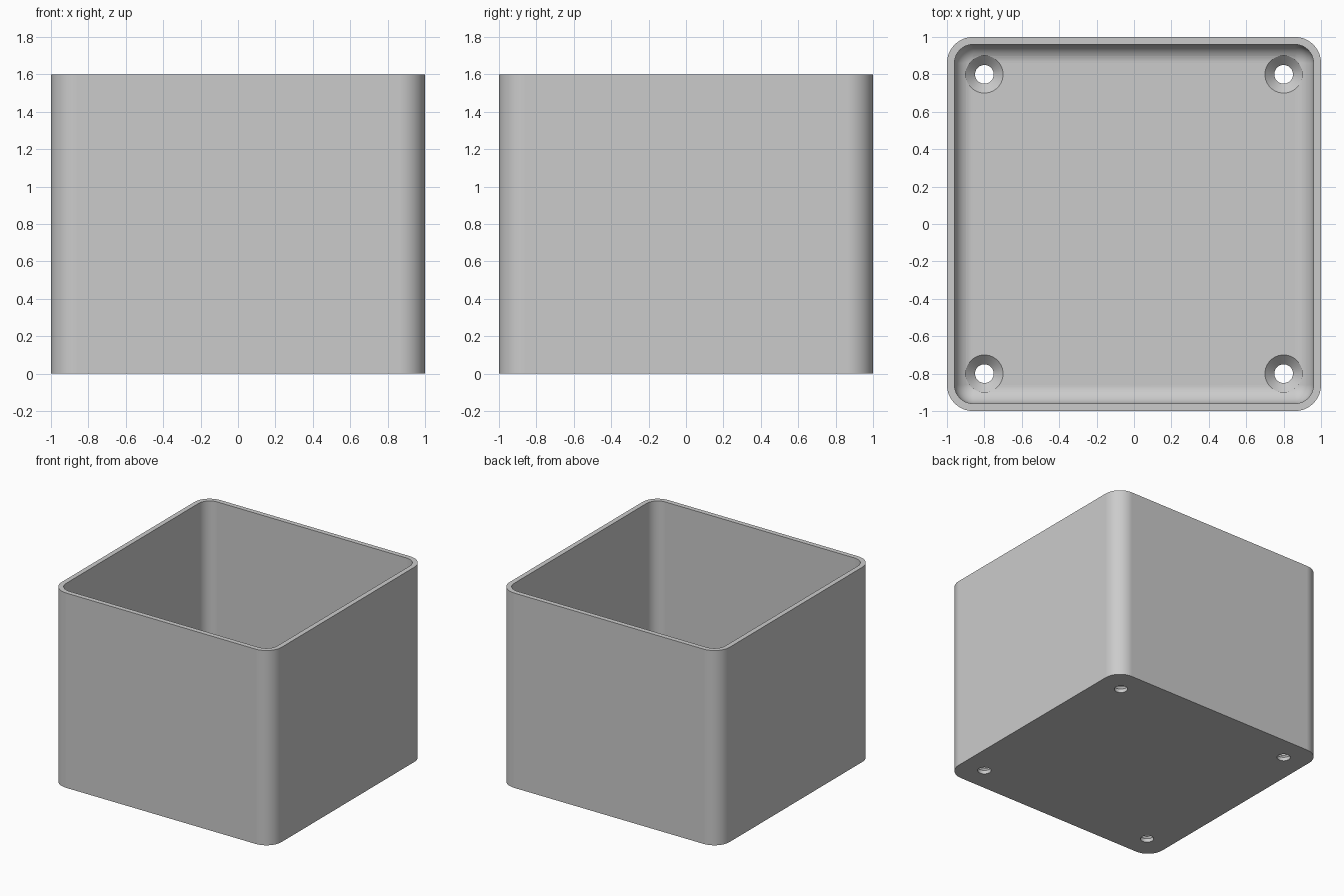
import bpy, bmesh, math

if "Cube" in bpy.data.objects:
    bpy.data.objects.remove(bpy.data.objects["Cube"], do_unlink=True)

HALF, HEIGHT, CORNER = 1.0, 1.6, 0.14
WALL, FLOOR = 0.04, 0.08
FILLET = CORNER - WALL
STEPS = 12

grey = bpy.data.materials.new("light_grey")
grey.use_nodes = True
colour = (0.6, 0.6, 0.6, 1)
grey.diffuse_color = colour
grey.node_tree.nodes["Principled BSDF"].inputs["Base Color"].default_value = colour


def rounded_ring(inset, z):
    """Points of a rounded square, pulled in from the outer wall."""
    centre, radius = HALF - CORNER, CORNER - inset
    points = []
    for k, (sx, sy) in enumerate([(1, 1), (-1, 1), (-1, -1), (1, -1)]):
        for i in range(STEPS + 1):
            a = math.pi / 2 * (k + i / STEPS)
            points.append((sx * centre + radius * math.cos(a),
                           sy * centre + radius * math.sin(a), z))
    return points


def circle_ring(x, y, radius, z, sides=48):
    return [(x + radius * math.cos(math.tau * i / sides),
             y + radius * math.sin(math.tau * i / sides), z) for i in range(sides)]


def loft(bm, rings):
    """Bridge the rings in order and cap both ends."""
    loops = [[bm.verts.new(p) for p in ring] for ring in rings]
    for a, b in zip(loops, loops[1:]):
        n = len(a)
        for i in range(n):
            j = (i + 1) % n
            bm.faces.new((a[i], a[j], b[j], b[i]))
    bm.faces.new(loops[0][::-1])
    bm.faces.new(loops[-1])


def finish(bm, name):
    bmesh.ops.remove_doubles(bm, verts=bm.verts, dist=0.0001)
    bmesh.ops.recalc_face_normals(bm, faces=bm.faces)
    mesh = bpy.data.meshes.new(name)
    bm.to_mesh(mesh)
    bm.free()
    mesh.materials.append(grey)
    obj = bpy.data.objects.new(name, mesh)
    bpy.context.collection.objects.link(obj)
    return obj


# Open box: outer wall, rim, inner wall, then the rounded join to the floor
bm = bmesh.new()
rings = [rounded_ring(0, 0), rounded_ring(0, HEIGHT), rounded_ring(WALL, HEIGHT)]
for i in range(STEPS + 1):
    a = math.pi / 2 * i / STEPS
    rings.append(rounded_ring(WALL + FILLET * (1 - math.cos(a)),
                              FLOOR + FILLET * (1 - math.sin(a))))
loft(bm, rings)
box = finish(bm, "open_box")

# Countersunk screw holes in the four corners of the floor
bm = bmesh.new()
for x in (-0.8, 0.8):
    for y in (-0.8, 0.8):
        loft(bm, [circle_ring(x, y, r, z) for r, z in
                  [(0.05, -0.1), (0.05, 0.03), (0.1, FLOOR), (0.1, 0.3)]])
cutter = finish(bm, "screw_hole_cutter")
cutter.hide_render = True

bpy.ops.object.select_all(action='DESELECT')
box.select_set(True)
bpy.context.view_layer.objects.active = box
cut = box.modifiers.new("screw_holes", 'BOOLEAN')
cut.operation = 'DIFFERENCE'
cut.solver = 'EXACT'
cut.object = cutter
bpy.ops.object.modifier_apply(modifier=cut.name)
bpy.data.objects.remove(cutter, do_unlink=True)

# Smooth corners with clean flat walls
bpy.ops.object.shade_smooth_by_angle(angle=math.radians(30))
weighted = box.modifiers.new("flat_walls", 'WEIGHTED_NORMAL')
weighted.keep_sharp = True
